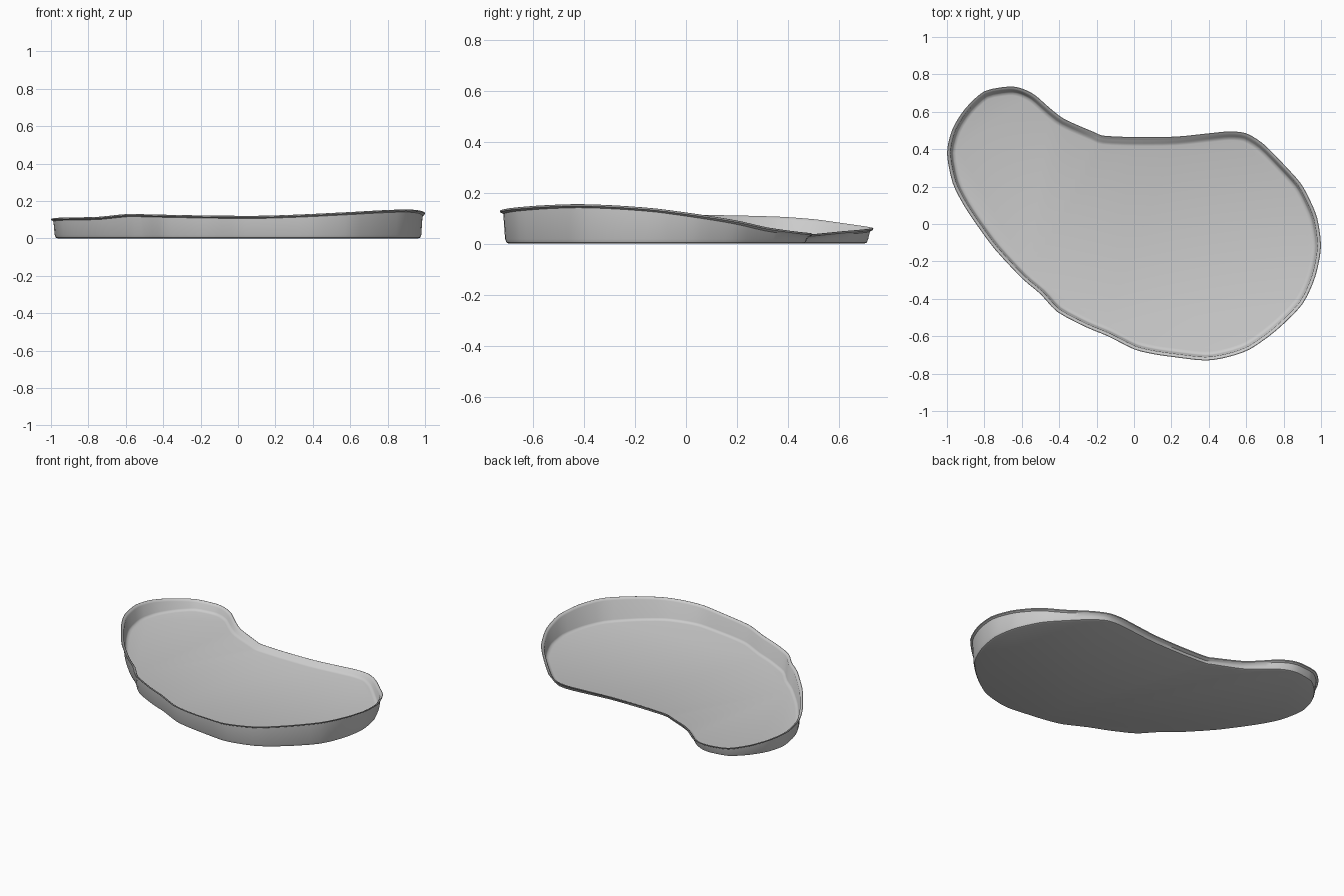
import bpy, bmesh
from mathutils import Vector

if "Cube" in bpy.data.objects:
    bpy.data.objects.remove(bpy.data.objects["Cube"])

# Rim line, counter-clockwise: x, y, rim height
RIM = [
    (1.0, -.12, .138), (.98, .03, .118), (.94, .13, .103), (.89, .22, .087),
    (.80, .32, .064), (.69, .43, .048), (.60, .485, .042), (.51, .495, .04),
    (.40, .485, .038), (.22, .467, .036), (0, .465, .035), (-.16, .472, .035),
    (-.21, .49, .036), (-.37, .56, .043), (-.45, .62, .049), (-.53, .69, .055),
    (-.60, .725, .059), (-.67, .735, .062), (-.80, .71, .067), (-.90, .62, .08),
    (-.97, .51, .095), (-1.0, .38, .105), (-.97, .22, .110), (-.91, .10, .112),
    (-.83, -.02, .113), (-.74, -.14, .116), (-.60, -.29, .13), (-.50, -.375, .129),
    (-.41, -.47, .127), (-.26, -.55, .124), (-.14, -.60, .122), (0, -.67, .121),
    (.10, -.695, .121), (.20, -.71, .123), (.38, -.73, .13), (.50, -.712, .136),
    (.62, -.67, .142), (.76, -.57, .15), (.90, -.43, .155), (.97, -.28, .15),
]

# Cross-section: inward offset, z, and whether z is measured from the rim
SECTION = [
    (.036, 0, False), (.026, .004, False), (.020, .018, False),
    (.013, -.014, True), (.001, -.007, True), (0, -.001, True),
    (.003, 0, True), (.011, -.004, True), (.019, -.013, True),
    (.027, .020, False), (.034, .011, False), (.048, .007, False),
]


def smooth_loop(points, steps):
    """Closed curve through the points."""
    pts, out = [Vector(p) for p in points], []
    n = len(pts)
    for i in range(n):
        a, b, c, d = (pts[(i + k) % n] for k in (-1, 0, 1, 2))
        m0, m1 = (c - a) * .4, (d - b) * .4
        for s in range(steps):
            t = s / steps
            out.append(b * (2*t**3 - 3*t**2 + 1) + m0 * (t**3 - 2*t**2 + t)
                       + c * (3*t**2 - 2*t**3) + m1 * (t**3 - t**2))
    return out


path = smooth_loop(RIM, 3)
n = len(path)
inward = []
for i in range(n):
    tangent = path[(i + 1) % n] - path[i - 1]
    inward.append(Vector((-tangent.y, tangent.x, 0)).normalized())

# Sweep the cross-section around the rim, then cap the underside and floor
bm = bmesh.new()
rings = []
for offset, z, from_rim in SECTION:
    ring = []
    for p, d in zip(path, inward):
        q = p + d * offset
        q.z = p.z + z if from_rim else z
        ring.append(bm.verts.new(q))
    rings.append(ring)
for lo, hi in zip(rings, rings[1:]):
    for i in range(n):
        j = (i + 1) % n
        bm.faces.new((lo[i], lo[j], hi[j], hi[i]))
bm.faces.new(rings[0][::-1])
bm.faces.new(rings[-1])
bmesh.ops.recalc_face_normals(bm, faces=bm.faces)

mesh = bpy.data.meshes.new("kidney_tray")
bm.to_mesh(mesh)
bm.free()
tray = bpy.data.objects.new("kidney_tray", mesh)
bpy.context.collection.objects.link(tray)
bpy.context.view_layer.objects.active = tray
tray.select_set(True)
bpy.ops.object.shade_smooth_by_angle(angle=.7)
